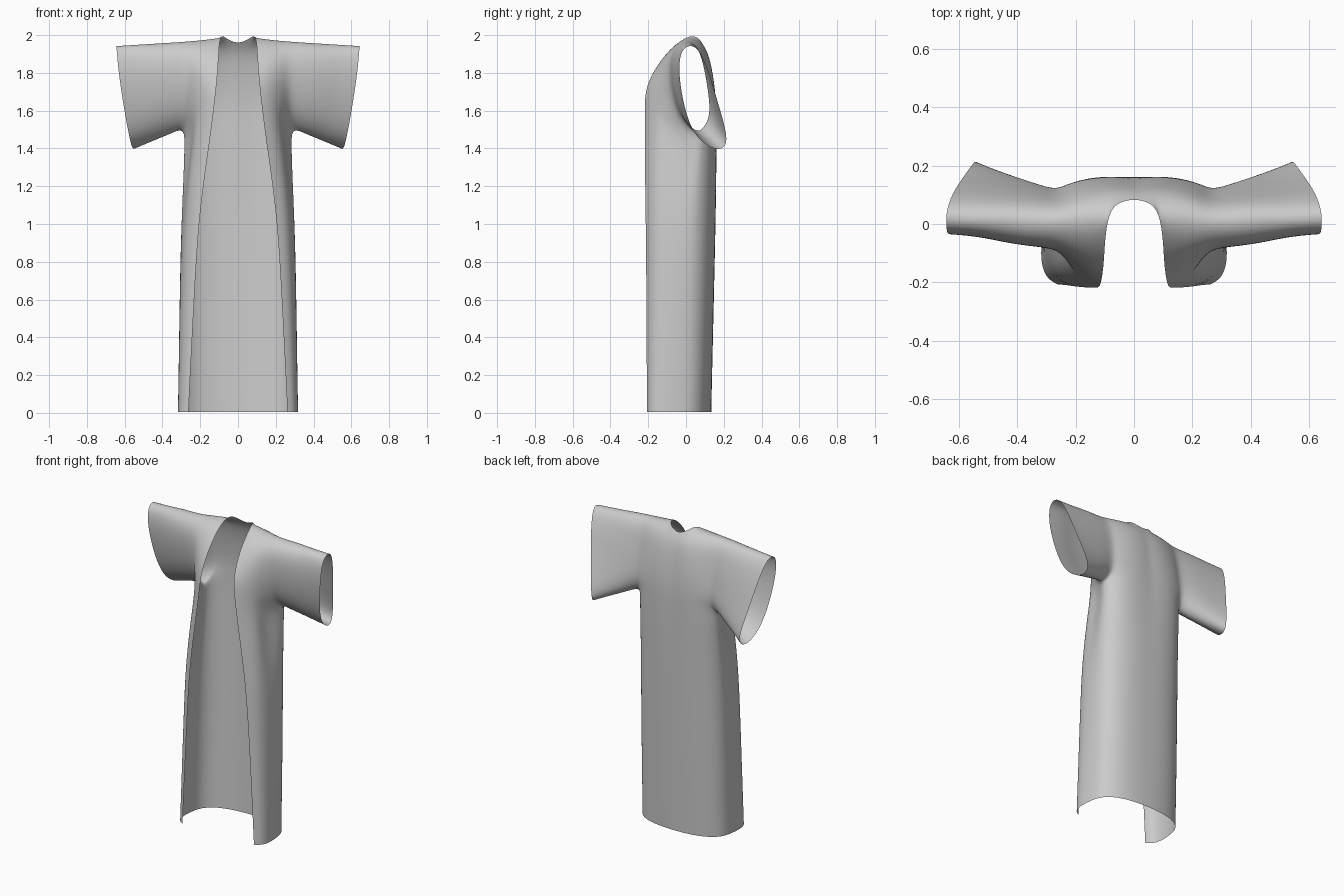
import bpy, bmesh, random
from mathutils import Vector as V

random.seed(4)


def bezier(a, c, b, n):
    a, c, b = V(a), V(c), V(b)
    return [a*(1-t)**2 + c*2*t*(1-t) + b*t*t for t in (i/(n-1) for i in range(n))]


# Lower body: z, front edge, front control, side, back control, back centre, side tuck
lower = [
    (0.005, (.262, -.207), (.345, -.19), (.310, -.01), (.29, .135), (0, .135), 0),
    (0.35, (.245, -.208), (.335, -.19), (.309, .00), (.285, .15), (0, .142), 0),
    (0.70, (.227, -.210), (.325, -.19), (.307, .01), (.28, .16), (0, .150), 0),
    (1.02, (.207, -.213), (.315, -.19), (.303, .02), (.275, .168), (0, .157), .005),
    (1.28, (.173, -.217), (.285, -.19), (.295, .04), (.265, .178), (0, .160), .025),
    (1.48, (.144, -.218), (.26, -.18), (.290, .06), (.26, .182), (0, .160), .035),
]
# Upper body: edge, control, front armhole, back armhole, control, back centre
upper = [
    ((.129, -.218, 1.60), (.22, -.19, 1.59), (.280, -.03, 1.57),
     (.272, .125, 1.56), (.16, .178, 1.60), (0, .158, 1.60)),
    ((.114, -.217, 1.73), (.19, -.19, 1.73), (.272, -.08, 1.70),
     (.265, .115, 1.69), (.15, .168, 1.73), (0, .148, 1.73)),
    ((.103, -.135, 1.87), (.18, -.14, 1.87), (.275, -.09, 1.86),
     (.260, .092, 1.83), (.14, .145, 1.86), (0, .127, 1.86)),
    ((.100, -.055, 1.955), (.18, -.06, 1.955), (.280, -.055, 1.945),
     (.270, .065, 1.93), (.12, .110, 1.955), (0, .107, 1.92)),
]

front, back = [], []
for z, e, c1, s, c2, c, tuck in lower:
    e, c1, s, c2, c = [(*p, z) for p in (e, c1, s, c2, c)]
    row = bezier(e, c1, s, 5)
    row[3].x -= tuck
    front.append(row)
    back.append(bezier(s, c2, c, 7))
for e, c1, sf, sb, c2, c in upper:
    front.append(bezier(e, c1, sf, 5))
    back.append(bezier(sb, c2, c, 7))
# Shoulder seam and back neckline
seam = bezier((.088, .03, 2.005), (.16, .03, 1.985), (.28, .015, 1.978), 5)
front.append(seam)
back.append(seam[::-1] + [V((.062, .072, 1.980)), V((0, .088, 1.952))])

# Sleeve: armhole ring blended to the cuff ring, both starting at the armpit
n = len(lower) - 1
armhole = [r[-1] for r in front[n:]] + [r[0] for r in back[-2:n:-1]]
cuff = [V(p) for p in [
    (.555, .165, 1.380), (.575, .045, 1.455), (.605, -.012, 1.62), (.632, -.040, 1.80),
    (.642, -.030, 1.92), (.645, .020, 1.95), (.637, .068, 1.93), (.615, .118, 1.82),
    (.575, .175, 1.62), (.532, .235, 1.42)]]
rings = [armhole]
for f in (.2, .45, .72):
    rings.append([a.lerp(b, f) + V((0, random.uniform(-.006, .006), 0))
                  for a, b in zip(armhole, cuff)])
rings.append(cuff)
sleeve = [r + r[:1] for r in rings]

bm = bmesh.new()


def sheet(rows):
    g = [[bm.verts.new(p) for p in r] for r in rows]
    for a, b in zip(g, g[1:]):
        for i in range(len(a) - 1):
            bm.faces.new((a[i], a[i+1], b[i+1], b[i]))


for rows in (front, back, sleeve):
    sheet(rows)
bmesh.ops.remove_doubles(bm, verts=bm.verts, dist=.0005)
bmesh.ops.recalc_face_normals(bm, faces=bm.faces)

# Robe: one cloth sheet, mirrored and smoothed
me = bpy.data.meshes.new("open_robe")
bm.to_mesh(me)
bm.free()
robe = bpy.data.objects.new("open_robe", me)
bpy.context.collection.objects.link(robe)
for p in me.polygons:
    p.use_smooth = True
m = robe.modifiers.new("mirror", 'MIRROR')
m.use_clip = True
s = robe.modifiers.new("smooth", 'SUBSURF')
s.levels = s.render_levels = 3
s.boundary_smooth = 'PRESERVE_CORNERS'
